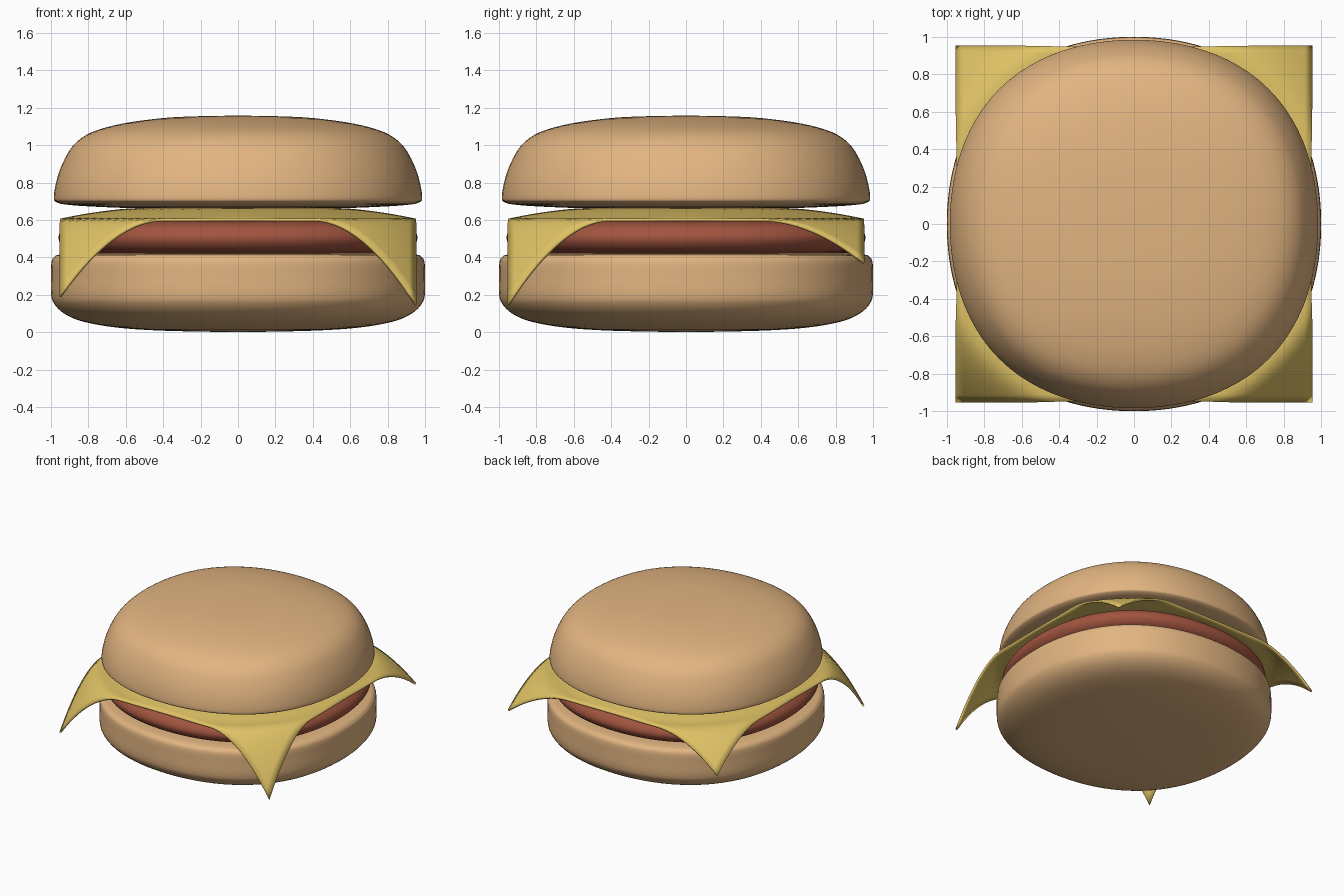
import bpy, bmesh, math

if "Cube" in bpy.data.objects:
    bpy.data.objects.remove(bpy.data.objects["Cube"])


def material(name, col):
    m = bpy.data.materials.new(name)
    m.diffuse_color = (*col, 1)
    m.use_nodes = True
    m.node_tree.nodes["Principled BSDF"].inputs["Base Color"].default_value = m.diffuse_color
    return m


def finish(bm, name, mat, angle):
    bmesh.ops.recalc_face_normals(bm, faces=bm.faces)
    me = bpy.data.meshes.new(name)
    bm.to_mesh(me)
    bm.free()
    ob = bpy.data.objects.new(name, me)
    bpy.context.collection.objects.link(ob)
    me.materials.append(mat)
    bpy.ops.object.select_all(action='DESELECT')
    ob.select_set(True)
    bpy.context.view_layer.objects.active = ob
    bpy.ops.object.shade_smooth_by_angle(angle=math.radians(angle))
    return ob


def smooth_profile(pts, steps=4):
    # Catmull-Rom through the profile points
    out = []
    p = [pts[0]] + pts + [pts[-1]]
    for i in range(1, len(p) - 2):
        for k in range(steps):
            t = k / steps
            out.append(tuple(
                0.5 * (2 * b + (c - a) * t + (2 * a - 5 * b + 4 * c - d) * t * t
                       + (3 * b - a - 3 * c + d) * t ** 3)
                for a, b, c, d in zip(p[i - 1], p[i], p[i + 1], p[i + 2])))
    return out + [pts[-1]]


def turned(name, profile, mat, square=0.035, n=96):
    # slightly squarish lathe: radius swells a little on the diagonals
    bm = bmesh.new()
    prof = smooth_profile(profile)
    bottom = bm.verts.new((0, 0, prof[0][1]))
    top = bm.verts.new((0, 0, prof[-1][1]))
    rings = []
    for r, z in prof[1:-1]:
        ring = []
        for i in range(n):
            a = math.tau * i / n
            q = r * (1 + square * math.sin(2 * a) ** 2)
            ring.append(bm.verts.new((q * math.cos(a), q * math.sin(a), z)))
        rings.append(ring)
    for i in range(n):
        j = (i + 1) % n
        bm.faces.new((bottom, rings[0][j], rings[0][i]))
        bm.faces.new((top, rings[-1][i], rings[-1][j]))
        for lo, hi in zip(rings, rings[1:]):
            bm.faces.new((lo[i], lo[j], hi[j], hi[i]))
    return finish(bm, name, mat, 60)


bread = material("bread", (0.76, 0.46, 0.22))
meat = material("meat", (0.36, 0.09, 0.05))
yellow = material("cheese", (0.74, 0.54, 0.13))

# Bottom bun
turned("bottom_bun", [(0, 0), (0.4, 0.008), (0.65, 0.025), (0.83, 0.057), (0.93, 0.1),
                      (0.985, 0.155), (1.0, 0.21), (1.0, 0.3), (0.998, 0.37),
                      (0.985, 0.4), (0.95, 0.415), (0.8, 0.42), (0, 0.42)], bread)

# Patty
turned("patty", [(0, 0.41), (0.7, 0.412), (0.86, 0.425), (0.93, 0.45), (0.96, 0.505),
                 (0.93, 0.56), (0.86, 0.59), (0.7, 0.615), (0, 0.63)], meat)

# Top bun
turned("top_bun", [(0, 0.655), (0.4, 0.659), (0.7, 0.668), (0.9, 0.68), (0.97, 0.695),
                   (0.985, 0.725), (0.965, 0.83), (0.925, 0.93), (0.87, 1.01),
                   (0.78, 1.07), (0.62, 1.115), (0.4, 1.145), (0.2, 1.155),
                   (0, 1.158)], bread)

# Cheese slice with four drooping corners
drops = {(1, -1): 0.455, (-1, -1): 0.41, (1, 1): 0.23, (-1, 1): 0.26}
bm = bmesh.new()
bmesh.ops.create_grid(bm, x_segments=48, y_segments=48, size=0.95)
for v in bm.verts:
    x, y = v.co.x, v.co.y
    r = math.hypot(x, y)
    sag = 0.055 * min(max(0, (r - 0.55) / 0.4), 1) ** 1.5
    t = max(0, (r - 1.04) / (1.3435 - 1.04))
    v.co.z = 0.655 - sag - drops[(1 if x > 0 else -1, 1 if y > 0 else -1)] * t ** 1.5
cheese = finish(bm, "cheese_slice", yellow, 40)
solid = cheese.modifiers.new("thickness", 'SOLIDIFY')
solid.thickness = 0.015
solid.offset = 0
